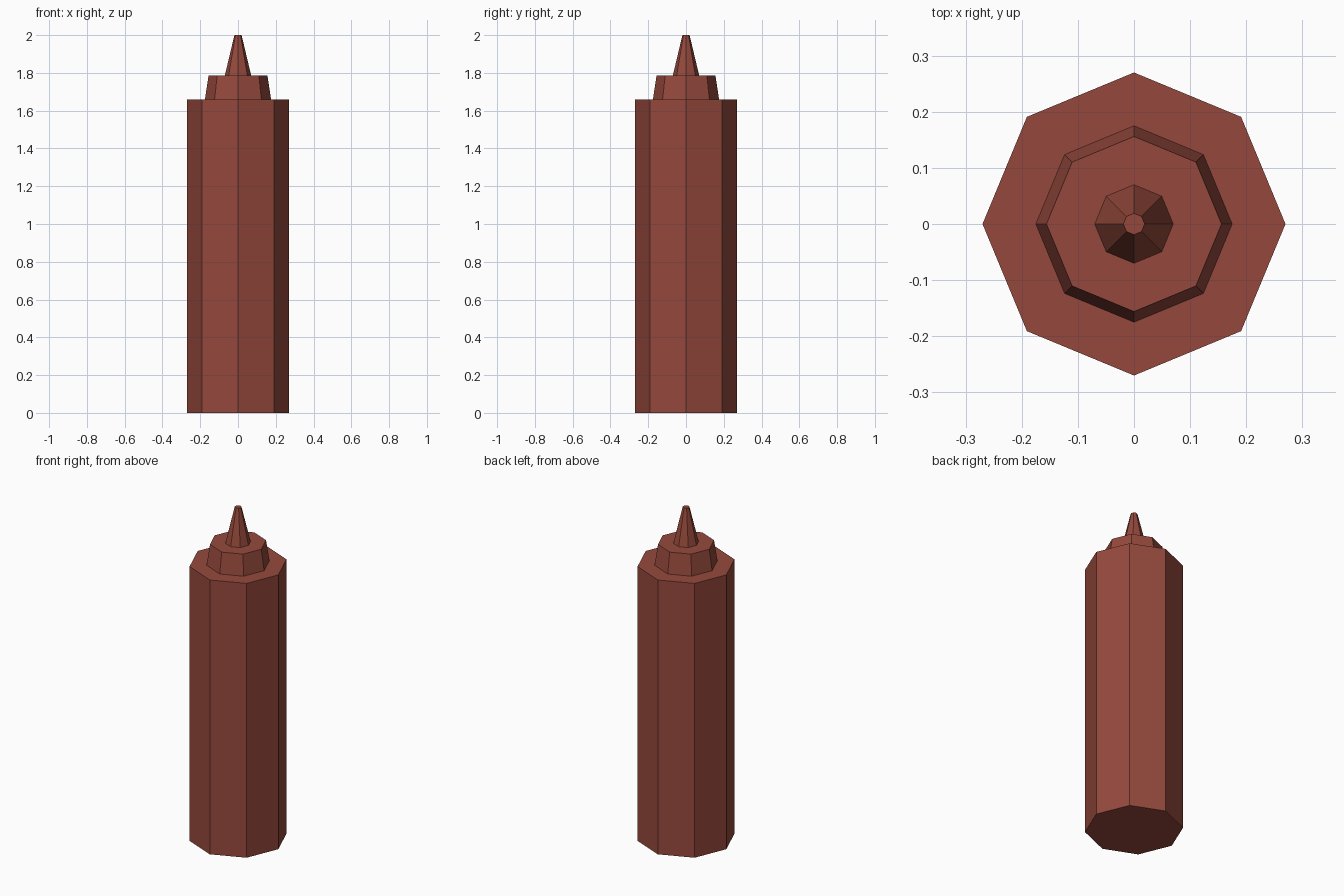
import bpy, math

if "Cube" in bpy.data.objects:
    bpy.data.objects.remove(bpy.data.objects["Cube"])

# Single red-brown plastic colour
mat = bpy.data.materials.new("red_brown_plastic")
mat.diffuse_color = (0.30, 0.066, 0.046, 1.0)
mat.use_nodes = True
mat.node_tree.nodes["Principled BSDF"].inputs["Base Color"].default_value = mat.diffuse_color

SIDES = 8


def frustum(name, r_bottom, r_top, z0, z1):
    """Flat-shaded eight-sided frustum with a corner on the +x axis."""
    verts = [(r * math.cos(a), r * math.sin(a), z)
             for r, z in ((r_bottom, z0), (r_top, z1))
             for a in (2 * math.pi * i / SIDES for i in range(SIDES))]
    faces = [tuple(reversed(range(SIDES))), tuple(range(SIDES, 2 * SIDES))]
    for i in range(SIDES):
        j = (i + 1) % SIDES
        faces.append((i, j, j + SIDES, i + SIDES))
    mesh = bpy.data.meshes.new(name)
    mesh.from_pydata(verts, [], faces)
    mesh.materials.append(mat)
    obj = bpy.data.objects.new(name, mesh)
    bpy.context.collection.objects.link(obj)
    return obj


# Straight body, tapered collar and pointed nozzle
frustum("bottle_body", 0.27, 0.27, 0.0, 1.66)
frustum("cap_collar", 0.175, 0.156, 1.66, 1.785)
frustum("nozzle", 0.07, 0.019, 1.785, 2.0)
